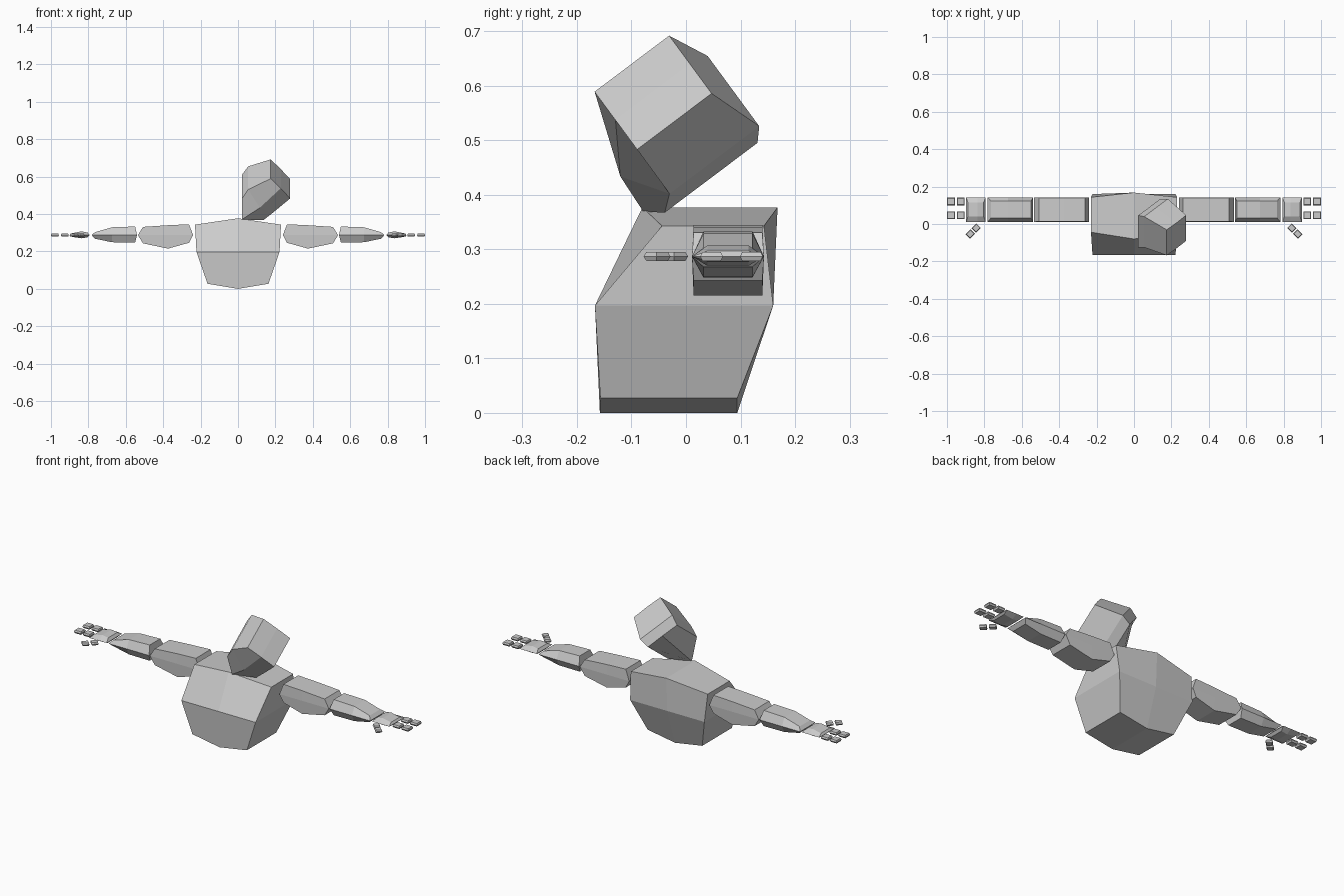
import bpy, bmesh
from mathutils import Vector, Matrix

if "Cube" in bpy.data.objects:
    bpy.data.objects.remove(bpy.data.objects["Cube"])

grey = bpy.data.materials.new("light_grey")
grey.diffuse_color = (0.6, 0.6, 0.6, 1)
grey.use_nodes = True
grey.node_tree.nodes["Principled BSDF"].inputs["Base Color"].default_value = grey.diffuse_color


def block(name, point):
    """Faceted block: point(row, column, side), 3 rows x 3 columns x 2 sides."""
    bm = bmesh.new()
    v = {(r, c, s): bm.verts.new(point(r, c, s))
         for r in range(3) for c in range(3) for s in range(2)}
    for i in range(2):
        for j in range(2):
            for s in range(2):   # front and back
                bm.faces.new([v[i, j, s], v[i + 1, j, s], v[i + 1, j + 1, s], v[i, j + 1, s]])
        for end in (0, 2):       # caps and flanks
            bm.faces.new([v[end, i, 0], v[end, i + 1, 0], v[end, i + 1, 1], v[end, i, 1]])
            bm.faces.new([v[i, end, 0], v[i + 1, end, 0], v[i + 1, end, 1], v[i, end, 1]])
    bmesh.ops.recalc_face_normals(bm, faces=bm.faces)
    mesh = bpy.data.meshes.new(name)
    bm.to_mesh(mesh)
    bm.free()
    mesh.materials.append(grey)
    ob = bpy.data.objects.new(name, mesh)
    bpy.context.collection.objects.link(ob)
    return ob


# Torso rows: half width, then (z, front y, back y) at the flank and at the centre
torso = [(0.163, (0.027, -0.157, 0.094), (0.0, -0.158, 0.094)),
         (0.222, (0.197, -0.167, 0.160), (0.197, -0.167, 0.160)),
         (0.230, (0.343, -0.044, 0.143), (0.377, -0.080, 0.168))]


def torso_point(r, c, s):
    half, flank, centre = torso[r]
    z, *ys = centre if c == 1 else flank
    return ((c - 1) * half, ys[s], z)


block("torso", torso_point)

# Head: same layout on tilted axes, rows run from crown to chin
down = Vector((-0.787, 0.373, -0.497))
across = Vector((0.619, 0.464, -0.631))
back = Vector((0.0, 0.799, 0.601))
corner = Vector((0.175, -0.031, 0.692))
# half width, then (drop, front, back) at the flank; the same front and back at the centre
head = [(0.084, (0.0, -0.171, 0.0), ((-0.002, -0.171), (-0.002, 0.0))),
        (0.102, (0.139, -0.172, 0.034), ((0.140, -0.226), (0.139, 0.034))),
        (0.092, (0.188, -0.200, 0.013), ((0.263, -0.231), (0.187, 0.013)))]


def head_point(r, c, s):
    half, flank, centre = head[r]
    drop, depth = centre[s] if c == 1 else (flank[0], flank[1 + s])
    return corner + down * drop + across * (0.084 + (c - 1) * half) + back * depth


block("head", head_point)


def limb(name, xs, mids, top, bottom, y, wide, narrow):
    """Limb segment along x: ends ridged at mid height, which is also the widest."""
    zm = 0.287

    def point(r, c, s):
        x = mids[c] if r == 1 else xs[c]
        z = (bottom[c], zm, top[c])[r]
        w = wide if r == 1 else narrow
        return (x, y + (2 * s - 1) * w, z)
    return block(name, point)


def digit(name, x, y, length, width, turn=0.0):
    ob = limb(name, (-length / 2 + 0.003, 0, length / 2 - 0.003),
              (-length / 2, 0, length / 2),
              (0.295,) * 3, (0.279,) * 3, 0, width / 2, width / 2 - 0.004)
    ob.data.transform(Matrix.Translation((x, y, 0)) @ Matrix.Rotation(turn, 4, 'Z'))
    return ob


# One arm from shoulder to fingertips
arm = [
    limb("upper_arm", (0.262, 0.374, 0.508), (0.24, 0.374, 0.535),
         (0.345, 0.340, 0.331), (0.246, 0.215, 0.243), 0.077, 0.066, 0.063),
    limb("forearm", (0.550, 0.674, 0.765), (0.54, 0.674, 0.782),
         (0.333, 0.329, 0.303), (0.248, 0.249, 0.268), 0.077, 0.066, 0.045),
    limb("palm", (0.804, 0.838, 0.888), (0.793, 0.838, 0.897),
         (0.301, 0.307, 0.297), (0.275, 0.270, 0.278), 0.077, 0.066, 0.038),
]
for side, y in (("front", 0.047), ("rear", 0.120)):
    arm.append(digit(side + "_finger_base", 0.926, y, 0.042, 0.042))
    arm.append(digit(side + "_finger_tip", 0.979, y, 0.042, 0.042))
arm.append(digit("thumb_base", 0.844, -0.021, 0.036, 0.034, -0.785))
arm.append(digit("thumb_tip", 0.876, -0.053, 0.036, 0.034, -0.785))

# Opposite arm
for ob in arm:
    twin = ob.copy()
    twin.data = ob.data.copy()
    twin.data.transform(Matrix.Scale(-1, 4, (1, 0, 0)))
    twin.data.flip_normals()
    twin.name = "left_" + ob.name
    ob.name = "right_" + ob.name
    bpy.context.collection.objects.link(twin)
